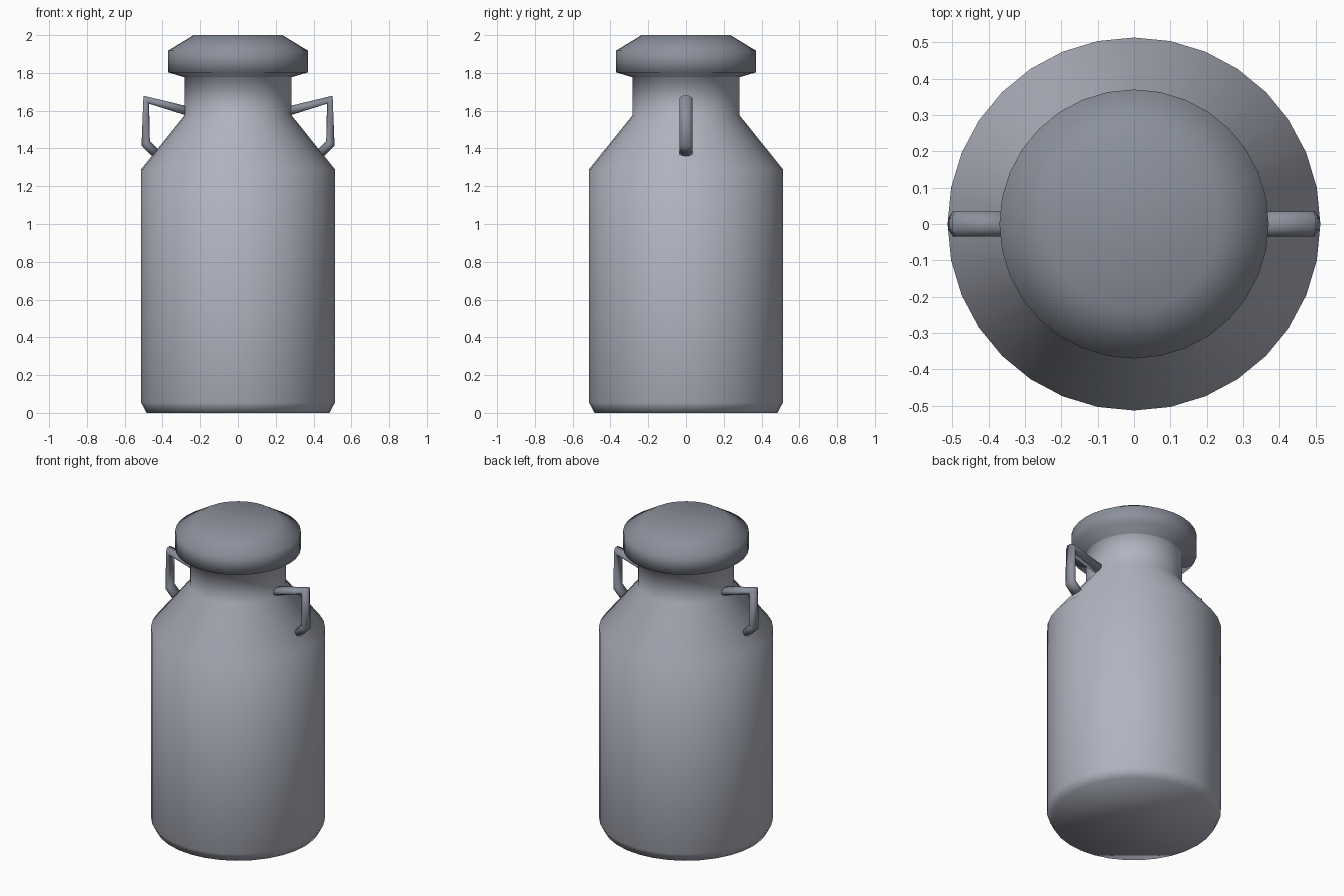
import bpy, bmesh
from math import sin, cos, pi
from mathutils import Vector

if "Cube" in bpy.data.objects:
    bpy.data.objects.remove(bpy.data.objects["Cube"])


def paint(name, color):
    mat = bpy.data.materials.new(name)
    mat.diffuse_color = (*color, 1)
    mat.use_nodes = True
    mat.node_tree.nodes["Principled BSDF"].inputs["Base Color"].default_value = mat.diffuse_color
    return mat


steel = paint("steel", (0.44, 0.46, 0.53))
dark_steel = paint("dark_steel", (0.26, 0.28, 0.33))


def skin(name, rings, mats):
    """Join equal-length rings of points into a closed smooth surface."""
    bm = bmesh.new()
    loops = [[bm.verts.new(p) for p in ring] for ring in rings]
    n = len(loops[0])
    for a, b in zip(loops, loops[1:]):
        for i in range(n):
            j = (i + 1) % n
            bm.faces.new((a[i], a[j], b[j], b[i]))
    bm.faces.new(loops[0][::-1])
    bm.faces.new(loops[-1])
    bmesh.ops.recalc_face_normals(bm, faces=bm.faces)
    for f in bm.faces:
        f.smooth = True
    mesh = bpy.data.meshes.new(name)
    bm.to_mesh(mesh)
    bm.free()
    for m in mats:
        mesh.materials.append(m)
    obj = bpy.data.objects.new(name, mesh)
    bpy.context.collection.objects.link(obj)
    return obj


def circle(r, z, n=32):
    return [(r * cos(2 * pi * i / n), r * sin(2 * pi * i / n), z) for i in range(n)]


# Can: chamfered base, straight wall, sloped shoulder, neck, then the lid
NECK_TOP = 1.777
profile = [(0.485, 0), (0.513, 0.055), (0.513, 1.29), (0.284, 1.575), (0.284, NECK_TOP),
           (0.37, 1.803), (0.37, 1.918), (0.235, 2.0)]
can = skin("can_with_lid", [circle(r, z) for r, z in profile], [steel, dark_steel])
for p in can.data.polygons:
    p.material_index = int(p.center.z > NECK_TOP)

# Handles: octagonal bar, given by outer and inner edge at each bend (x, z)
BENDS = [((0.278, 1.628), (0.278, 1.574)),
         ((0.502, 1.681), (0.470, 1.635)),
         ((0.513, 1.413), (0.465, 1.440)),
         ((0.456, 1.358), (0.420, 1.395))]
K = 1 / cos(pi / 8)
for side, name in ((1, "handle_right"), (-1, "handle_left")):
    rings = []
    for outer, inner in BENDS:
        o, i = Vector(outer), Vector(inner)
        mid, half = (o + i) / 2, (o - i) / 2
        ring = []
        for k in range(8):
            a = pi / 8 + k * pi / 4
            p = mid + half * (K * cos(a)) / K
            ring.append((side * p.x, 0.035 * K * sin(a), p.y))
        rings.append(ring)
    skin(name, rings, [dark_steel])
